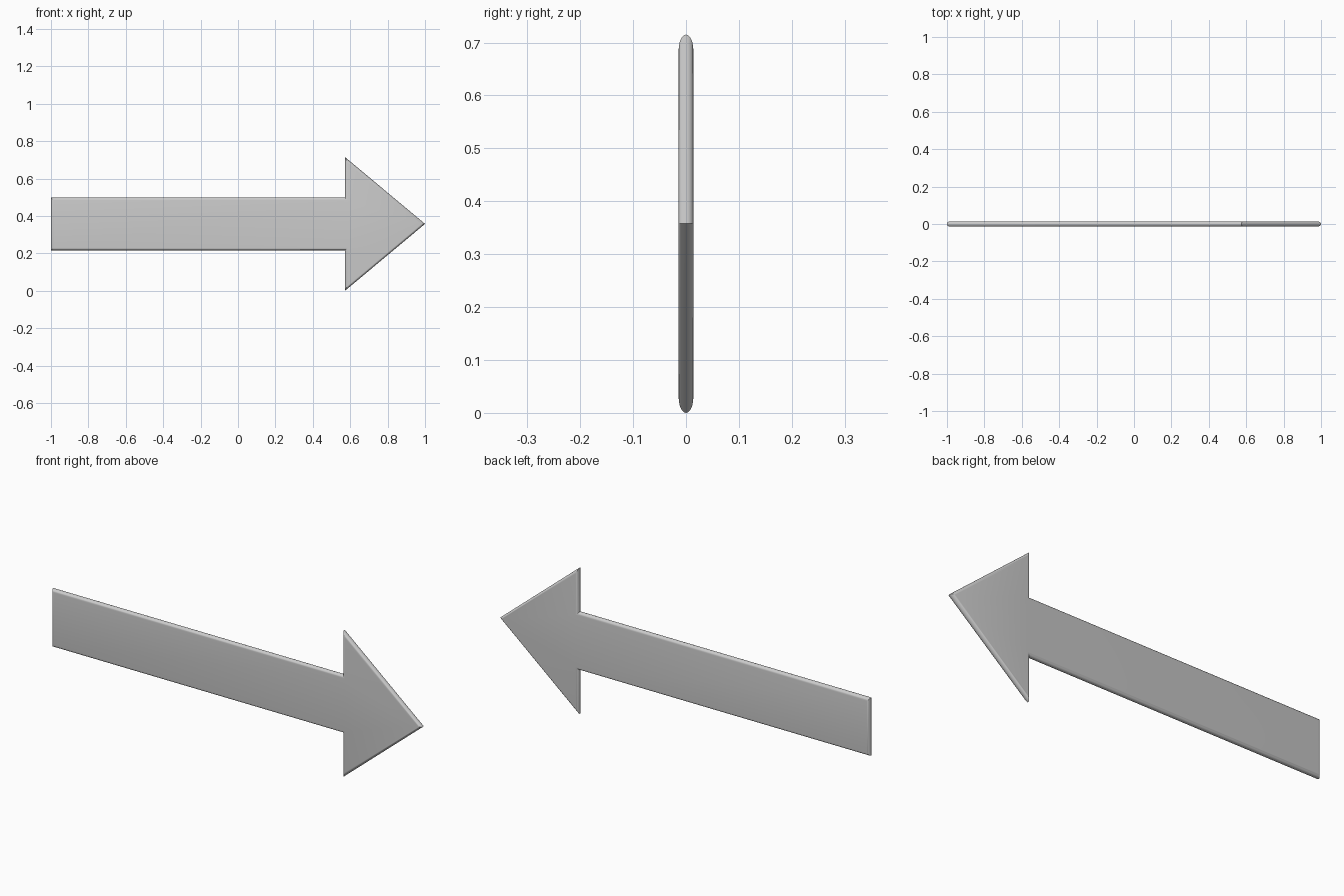
import bpy, bmesh, math
from mathutils import Vector

if "Cube" in bpy.data.objects:
    bpy.data.objects.remove(bpy.data.objects["Cube"])

R = 0.014          # half thickness, also the edge rounding radius
STEPS = 10         # segments around the rounded rim
MID = 0.3575       # height of the arrow's centre line

# Upper half of the outline (x, height above centre line), mirrored for the lower half
upper = [(1.0, 0.0), (0.572, 0.3575), (0.572, 0.141), (-1.0, 0.141)]
outline = [Vector(p) for p in upper]
outline += [Vector((x, -z)) for x, z in reversed(upper[1:])]


def inset(points, d):
    """Shrink a counter-clockwise outline by d with mitred corners."""
    result = []
    for i, p in enumerate(points):
        a = (p - points[i - 1]).normalized()
        b = (points[(i + 1) % len(points)] - p).normalized()
        na, nb = Vector((-a.y, a.x)), Vector((-b.y, b.x))
        result.append(p + (na + nb) * d / (1 + na.dot(nb)))
    return result


# Arrow plate: stacked outlines form the half-round rim, capped front and back
bm = bmesh.new()
rings = []
for s in range(STEPS + 1):
    t = -math.pi / 2 + math.pi * s / STEPS
    ring = inset(outline, R * (1 - math.cos(t)))
    rings.append([bm.verts.new((p.x, R * math.sin(t), p.y + MID)) for p in ring])
n = len(outline)
for r0, r1 in zip(rings, rings[1:]):
    for i in range(n):
        j = (i + 1) % n
        bm.faces.new((r0[i], r0[j], r1[j], r1[i]))
bm.faces.new(rings[0])
bm.faces.new(rings[-1])
bmesh.ops.recalc_face_normals(bm, faces=bm.faces)

mesh = bpy.data.meshes.new("arrow")
bm.to_mesh(mesh)
bm.free()
arrow = bpy.data.objects.new("arrow", mesh)
bpy.context.collection.objects.link(arrow)

# Smooth the rim, keep mitred corners sharp
bpy.context.view_layer.objects.active = arrow
arrow.select_set(True)
bpy.ops.object.shade_smooth_by_angle(angle=math.radians(30))
